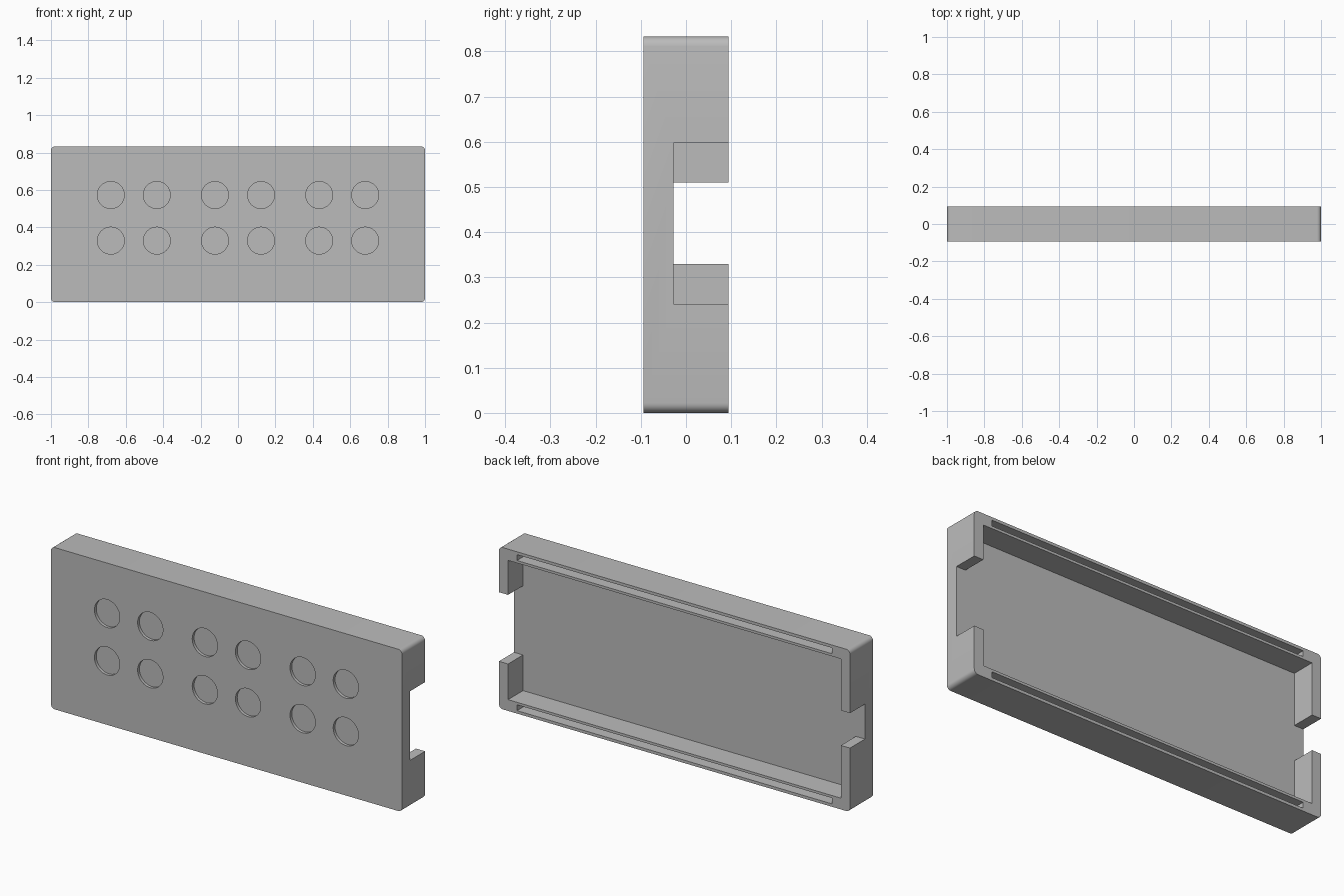
import bpy
import bmesh
from mathutils import Matrix, Vector

if "Cube" in bpy.data.objects:
    bpy.data.objects.remove(bpy.data.objects["Cube"], do_unlink=True)

W, H, D = 1.0, 0.833, 0.094      # half width, height, half depth
FLOOR = -0.028                   # y of the recess floor
OUT = 0.2                        # cutters overshoot to here
MID = H / 2 + 0.003              # height of the end notches

grey = bpy.data.materials.new("light grey")
grey.diffuse_color = (0.5, 0.5, 0.5, 1)
grey.use_nodes = True
grey.node_tree.nodes["Principled BSDF"].inputs["Base Color"].default_value = (0.5, 0.5, 0.5, 1)


def to_object(name, bm):
    bmesh.ops.recalc_face_normals(bm, faces=bm.faces)
    mesh = bpy.data.meshes.new(name)
    bm.to_mesh(mesh)
    bm.free()
    mesh.materials.append(grey)
    obj = bpy.data.objects.new(name, mesh)
    bpy.context.collection.objects.link(obj)
    return obj


def add_box(bm, x0, x1, y0, y1, z0, z1):
    centre = Vector((x0 + x1, y0 + y1, z0 + z1)) / 2
    matrix = Matrix.Translation(centre) @ Matrix.Diagonal((x1 - x0, y1 - y0, z1 - z0, 1))
    bmesh.ops.create_cube(bm, size=1, matrix=matrix)


def cut(target, cutter):
    bpy.context.view_layer.objects.active = target
    mod = target.modifiers.new("cut", "BOOLEAN")
    mod.operation = "DIFFERENCE"
    mod.solver = "EXACT"
    mod.object = cutter
    bpy.ops.object.modifier_apply(modifier=mod.name)
    bpy.data.objects.remove(cutter, do_unlink=True)


# Case: slab with its four depth-wise edges rounded
bm = bmesh.new()
add_box(bm, -W, W, -D, D, 0, H)
edges = [e for e in bm.edges if abs(e.verts[0].co.y - e.verts[1].co.y) > D]
bmesh.ops.bevel(bm, geom=edges, offset=0.022, segments=6, profile=0.5, affect="EDGES")
case = to_object("case_shell", bm)

# Rear recess, open through a wide notch at +x and a narrow one at -x
x_in, wall, wide, narrow, end = 0.948, 0.058, 0.178, 0.09, W + 0.1
outline = [(-x_in, wall), (x_in, wall), (x_in, MID - wide), (end, MID - wide),
           (end, MID + wide), (x_in, MID + wide), (x_in, H - wall), (-x_in, H - wall),
           (-x_in, MID + narrow), (-end, MID + narrow), (-end, MID - narrow), (-x_in, MID - narrow)]
bm = bmesh.new()
face = bm.faces.new([bm.verts.new((x, FLOOR, z)) for x, z in outline])
side = bmesh.ops.extrude_face_region(bm, geom=[face])["geom"]
bmesh.ops.translate(bm, vec=(0, OUT - FLOOR, 0),
                    verts=[v for v in side if isinstance(v, bmesh.types.BMVert)])
cut(case, to_object("recess_cutter", bm))

# Long slots in the top and bottom rims
bm = bmesh.new()
for z in (0.03, H - 0.03):
    add_box(bm, -0.897, 0.897, -0.005, OUT, z - 0.015, z + 0.015)
cut(case, to_object("slot_cutter", bm))

# Shallow round pockets on the front, in two rows of six
bm = bmesh.new()
for x in (0.123, 0.434, 0.68):
    for sx in (-x, x):
        for z in (0.329, 0.573):
            place = Matrix.Translation((sx, -D, z)) @ Matrix.Rotation(1.5707963, 4, "X")
            bmesh.ops.create_cone(bm, cap_ends=True, segments=48, radius1=0.072,
                                  radius2=0.072, depth=0.03, matrix=place)
cut(case, to_object("pocket_cutter", bm))

# Smooth the rounded parts, keep the edges sharp
bpy.ops.object.select_all(action="DESELECT")
case.select_set(True)
bpy.context.view_layer.objects.active = case
bpy.ops.object.shade_smooth_by_angle()
